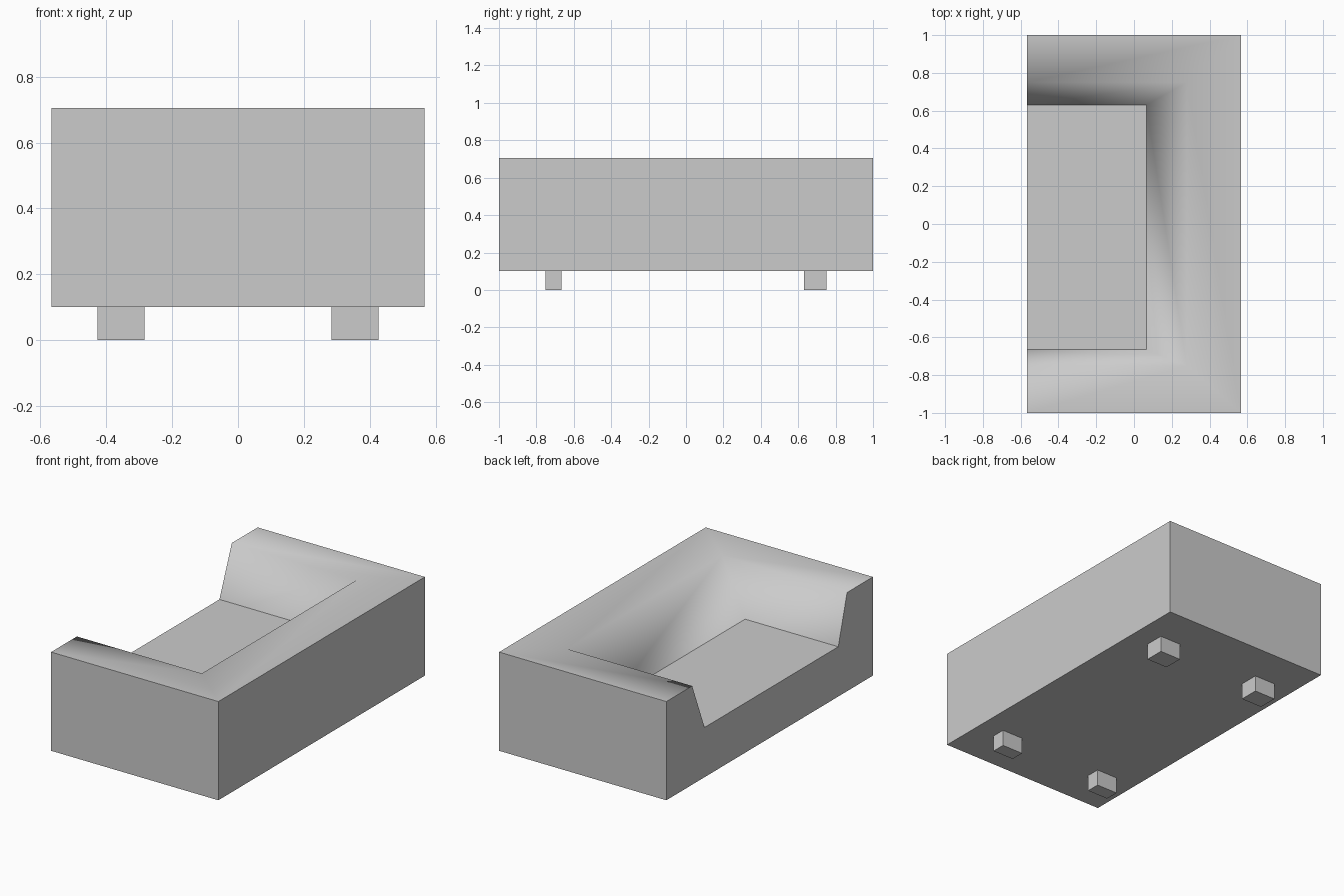
import bpy
import bmesh

if "Cube" in bpy.data.objects:
    bpy.data.objects.remove(bpy.data.objects["Cube"])

X, Y = 0.567, 1.0
Z0, ZS, Z1 = 0.10, 0.405, 0.705   # underside, seat, top


def make_object(name, bm):
    bmesh.ops.recalc_face_normals(bm, faces=bm.faces)
    mesh = bpy.data.meshes.new(name)
    bm.to_mesh(mesh)
    bm.free()
    obj = bpy.data.objects.new(name, mesh)
    bpy.context.collection.objects.link(obj)
    return obj


# Sofa body: block with a sloping hollow, open on the -x side
bm = bmesh.new()


def path(points, z):
    return [bm.verts.new((x, y, z)) for x, y in points]


base = path([(-X, -Y), (X, -Y), (X, Y), (-X, Y)], Z0)
outer = path([(-X, -Y), (X, -Y), (X, Y), (-X, Y)], Z1)
rim = path([(-X, -0.75), (0.28, -0.75), (0.28, 0.75), (-X, 0.75)], Z1)
seat = path([(-X, -0.665), (0.065, -0.665), (0.065, 0.63), (-X, 0.63)], ZS)

bm.faces.new(base)
bm.faces.new(seat)
for i in range(3):
    j = i + 1
    bm.faces.new((base[i], base[j], outer[j], outer[i]))   # outside panels
    bm.faces.new((outer[i], outer[j], rim[j], rim[i]))     # arm and back tops
    bm.faces.new((rim[i], rim[j], seat[j], seat[i]))       # inner slopes
# Open side panel follows the seat profile
bm.faces.new((base[3], base[0], outer[0], rim[0], seat[0], seat[3], rim[3], outer[3]))

# Soft shading over the rim and the inner corners, sharp elsewhere
for f in bm.faces:
    f.smooth = True
soft = [{rim[i], rim[i + 1]} for i in range(3)]
soft += [{rim[i], seat[i]} for i in (1, 2)]
soft += [{rim[i], outer[i]} for i in (1, 2)]
for e in bm.edges:
    e.smooth = set(e.verts) in soft
make_object("sofa_body", bm)


# Four block feet
def foot(name, x0, x1, y0, y1):
    fb = bmesh.new()
    bmesh.ops.create_cube(fb, size=1)
    for v in fb.verts:
        v.co.x = x0 if v.co.x < 0 else x1
        v.co.y = y0 if v.co.y < 0 else y1
        v.co.z = 0 if v.co.z < 0 else Z0
    make_object(name, fb)


for end, y0, y1 in (("near", -0.75, -0.665), ("far", 0.63, 0.75)):
    foot(end + "_seat_side_foot", -0.427, -0.284, y0, y1)
    foot(end + "_back_side_foot", 0.284, 0.427, y0, y1)
